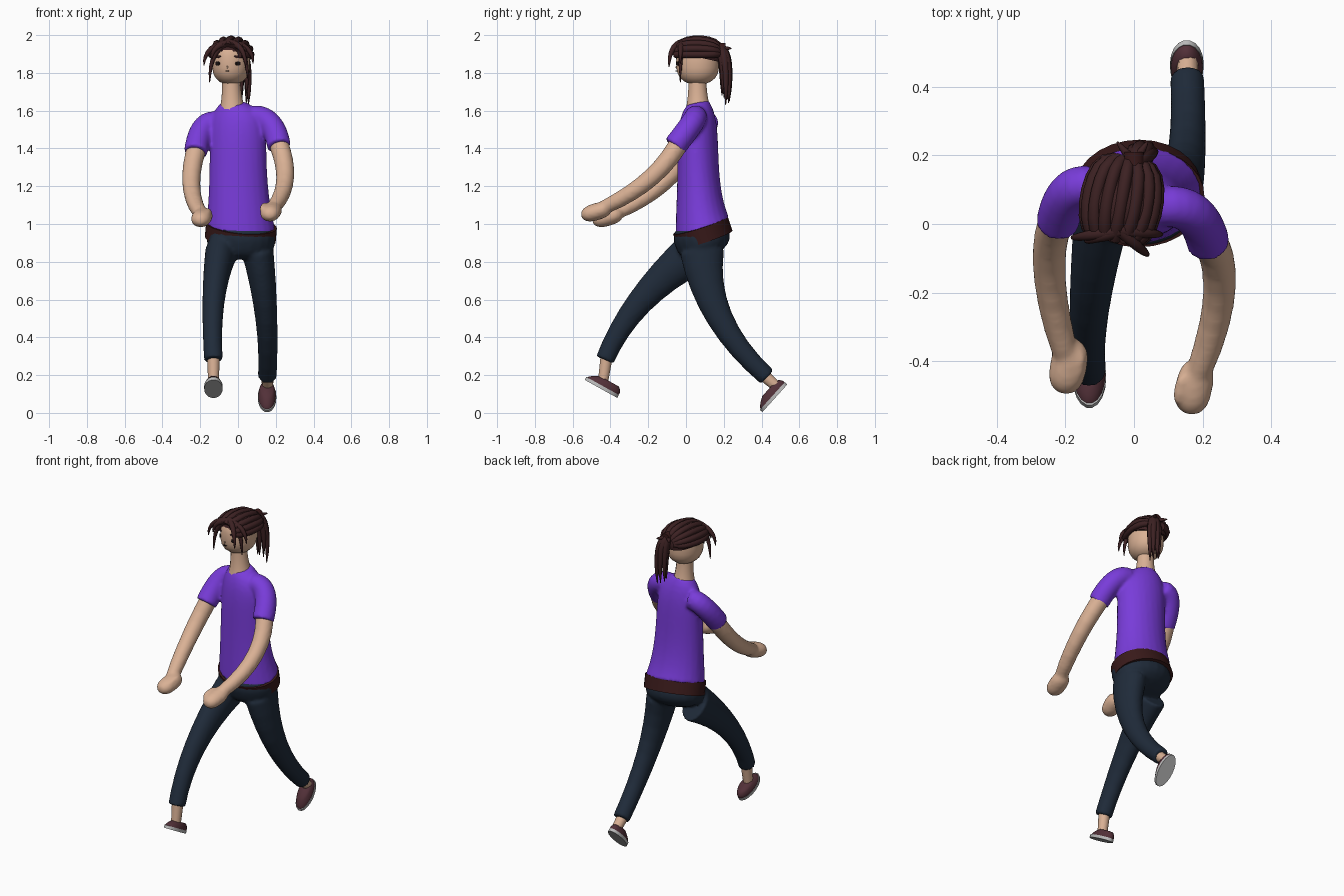
import bpy, bmesh, math
from mathutils import Euler, Matrix, Vector

cube = bpy.data.objects.get("Cube")
if cube:
    bpy.data.objects.remove(cube)


def material(name, red, green, blue):
    made = bpy.data.materials.new(name)
    made.use_nodes = True
    made.diffuse_color = (red, green, blue, 1)
    shader = next(node for node in made.node_tree.nodes if node.type == "BSDF_PRINCIPLED")
    shader.inputs["Base Color"].default_value = made.diffuse_color
    return made


PURPLE = material("purple cloth", .19, .045, .7)
NAVY = material("navy cloth", .014, .024, .042)
SKIN = material("skin", .7, .44, .3)
HAIR = material("brown hair", .045, .015, .016)
BELT = material("dark red belt", .04, .01, .01)
SHOE = material("maroon shoe", .085, .03, .04)
SOLE = material("grey sole", .5, .5, .5)
DARK = material("dark feature", .01, .006, .006)

LEVEL = Matrix.Identity(3)


def turned(tilt=0, roll=0, yaw=0):
    return Euler([math.radians(angle) for angle in (tilt, roll, yaw)]).to_matrix()


def fractions(steps):
    return [step / steps for step in range(steps + 1)]


def arc(start, middle, end, steps=8):
    """Smooth path that passes through three points."""
    start, middle, end = Vector(start), Vector(middle), Vector(end)
    bend = middle * 2 - (start + end) / 2
    return [start.lerp(bend, t).lerp(bend.lerp(end, t), t) for t in fractions(steps)]


def limb(path, thick, thin, power=2, deep=0):
    """Rings across a path, tapering from thick to thin; deep stretches the thick end."""
    rings = []
    last = len(path) - 1
    for index, point in enumerate(path):
        along = (path[min(index + 1, last)] - path[max(index - 1, 0)]).normalized()
        across = (Vector((1, 0, 0)) - along * along.x).normalized()
        frame = Matrix((across, along.cross(across), along)).transposed()
        left = 1 - index / last
        radius = thin + (thick - thin) * left ** power
        rings.append((point, frame, radius, radius * (1 + deep * left)))
    return rings


def ball(centre, height, width, depth, low=-1, frame=LEVEL):
    """Boxy ellipsoid given by half sizes, optionally cut off below low."""
    rings = []
    begin, finish = math.asin(low), math.pi / 2
    for t in fractions(12):
        level = math.sin(begin + (finish - begin) * t)
        round_off = max(math.sqrt(max(1 - abs(level) ** 3, 0)), .02)
        rings.append((Vector(centre) + frame @ Vector((0, 0, height * level)), frame,
                      width * round_off, depth * round_off))
    return rings


def slab(centre, frame, low, high, width, depth):
    return [(Vector(centre) + frame @ Vector((0, 0, offset)), frame, width, depth)
            for offset in (low, high)]


def build(name, paint, *lofts, sides=14, place=None, fuse=False):
    """Skin each list of elliptical rings into a closed tube, all in one object."""
    bm = bmesh.new()
    for rings in lofts:
        loops = []
        for centre, frame, width, depth in rings:
            angles = [math.tau * side / sides for side in range(sides)]
            loops.append([bm.verts.new(centre + frame @ Vector((width * math.cos(angle),
                                                                depth * math.sin(angle), 0)))
                          for angle in angles])
        for lower, upper in zip(loops, loops[1:]):
            for side in range(sides):
                after = (side + 1) % sides
                bm.faces.new((lower[side], lower[after], upper[after], upper[side]))
        bm.faces.new(loops[0][::-1])
        bm.faces.new(loops[-1])
    bmesh.ops.recalc_face_normals(bm, faces=bm.faces)
    mesh = bpy.data.meshes.new(name)
    bm.to_mesh(mesh)
    bm.free()
    mesh.materials.append(paint)
    part = bpy.data.objects.new(name, mesh)
    bpy.context.collection.objects.link(part)
    if place:
        part.matrix_world = place
    bpy.ops.object.select_all(action="DESELECT")
    part.select_set(True)
    bpy.context.view_layer.objects.active = part
    bpy.ops.object.shade_smooth_by_angle(angle=math.radians(60))
    if fuse:
        remesh = part.modifiers.new("fuse", "REMESH")
        remesh.mode, remesh.voxel_size, remesh.use_smooth_shade = "VOXEL", .01, True
        soften = part.modifiers.new("soften", "SMOOTH")
        soften.factor, soften.iterations = .5, 6


def posed(side, x, y, z):
    """Left arm point, or its mirror swung back and down for the right arm."""
    return Vector((x, y, z)) if side == "left" else Vector((-.75 * x - .06, y + .06, z - .03))


# Shirt: flared at the hem, twisted and rounded at the shoulders, collar dipping at the front
torso = []
for t in fractions(20):
    flare, shoulder = (1 - t) ** 4, t ** 12
    torso.append((Vector((.015 * flare - .025 * shoulder, .063 + .024 * flare, .985 + .655 * t)),
                  turned(18 * flare + 12 * shoulder, 5 * flare, -16 * t * t),
                  (.15 + .034 * flare) * (1 - .52 * shoulder),
                  (.107 + .043 * flare) * (1 - .45 * t ** 8)))
sleeves = [limb(arc(posed(side, .08, .05, 1.57), posed(side, .17, .03, 1.53),
                    posed(side, .218, -.06, 1.41)), .06, .063)
           for side in ("left", "right")]
build("shirt", PURPLE, torso, *sleeves, sides=24, fuse=True)

# Belt band and trousers share the tilt of the hips
HIPS = turned(18, 5)
WAIST = (.016, .086, .965)
build("belt_band", BELT, slab(WAIST, HIPS, -.05, .03, .188, .152), sides=28)
build("trousers", NAVY, ball((.016, .083, .93), .11, .184, .148, frame=HIPS),
      limb(arc((.105, .085, .85), (.15, .18, .5), (.155, .43, .19)), .084, .05, deep=.4),
      limb(arc((-.09, .045, .85), (-.13, -.245, .585), (-.13, -.43, .28)), .084, .05, deep=.4),
      sides=20, fuse=True)

# Arms with loosely closed hands and thumbs
REACH = Vector((-.2, -1, -.3)).to_track_quat("Z", "X").to_matrix()
for side in ("left", "right"):
    build(side + "_arm", SKIN,
          limb(arc(posed(side, .2, -.02, 1.46), posed(side, .25, -.18, 1.25),
                   posed(side, .19, -.43, 1.09)), .054, .038, power=.6),
          ball(posed(side, .175, -.475, 1.065), .085, .046, .055, frame=REACH),
          ball(posed(side, .135, -.48, 1.09), .05, .018, .018, frame=REACH), fuse=True)

# Ankles, soles and low shoes
for side, cuff, ankle, foot, pitch in (
        ("left", (.155, .41, .2), (.157, .49, .13), (.154, .47, .077), 48),
        ("right", (-.13, -.42, .3), (-.13, -.44, .16), (-.13, -.45, .127), -29)):
    build(side + "_ankle", SKIN, limb([Vector(cuff), Vector(ankle)], .034, .028), sides=10)
    place = Matrix.Translation(foot) @ turned(pitch).to_4x4()
    build(side + "_sole", SOLE, slab((0, 0, 0), LEVEL, 0, .018, .049, .1), sides=18, place=place)
    upper = [(Vector((0, .02 * t, .014 + .043 * t)), LEVEL, .047 - .016 * t * t, .097 - .04 * t * t)
             for t in fractions(4)]
    build(side + "_shoe", SHOE, upper, sides=18, place=place)

# Neck and head
build("neck", SKIN, limb(arc((-.03, .065, 1.6), (-.033, .062, 1.68), (-.037, .06, 1.78)), .07, .048))
HEAD = Matrix.Translation((-.037, .062, 0)) @ turned(yaw=-10).to_4x4()
WIDE, LONG = .1, .115
build("head", SKIN, ball((0, 0, 1.858), .122, WIDE, LONG), sides=24, place=HEAD)


# Face: thin plates that follow the curve of the head
def face_plate(name, paint, x, z, width, height, tilt=0):
    y = -LONG * math.sqrt(1 - (x / WIDE) ** 2)
    yaw = math.degrees(math.atan2(x * LONG ** 2, -y * WIDE ** 2))
    facing = turned(yaw=yaw) @ turned(roll=tilt) @ turned(90)
    build(name, paint, slab((x, y, z), facing, -.005, .004, width, height), sides=10, place=HEAD)


for side, sign in (("left", 1), ("right", -1)):
    face_plate(side + "_eye", DARK, sign * .054, 1.85, .015, .012)
    face_plate(side + "_brow", HAIR, sign * .054, 1.885, .022, .006, sign * 8)
face_plate("mouth", DARK, 0, 1.81, .012, .002)
build("nose", SKIN, ball((0, -LONG, 1.83), .006, .005, .005), sides=8, place=HEAD)

# Hair: cap, raised over the forehead, under broad locks combed back to the tie
build("hair_cap", HAIR, ball((0, .006, 1.87), .115, .109, .122, low=.15, frame=turned(-14)),
      sides=24, place=HEAD)
combed = []
for spread in range(-92, 93, 23):
    angle = math.radians(spread)
    path = []
    for t in fractions(8):
        rise = math.sin(.4 + 2.6 * t)
        path.append(Vector((.104 * math.sin(angle) * rise ** .5, .006 - .12 * math.cos(.4 + 2.6 * t),
                            1.9 + .08 * math.cos(angle) * rise ** .7)))
    combed.append(limb(path, .021, .018))
build("combed_locks", HAIR, *combed, sides=8, place=HEAD)


def lock(root, tip, width, swing):
    """Pointed lock that leaves the root sideways and then hangs to its tip."""
    root, tip = Vector(root), Vector(tip)
    middle = root.lerp(tip, swing)
    middle.z = root.z + (tip.z - root.z) * .3
    return limb(arc(root, middle, tip), width, .002, power=.6)


# Loose front locks, ponytail and its tie
tips = ((-.18, -.04, 1.84), (-.15, -.03, 1.75), (-.14, -.05, 1.87),
        (.04, -.09, 1.83), (.05, -.03, 1.77), (.08, -.03, 1.85))
build("front_locks", HAIR, *[lock((-.04, -.02, 1.96), tip, .02, .75) for tip in tips], sides=8)
KNOT = Vector((0, .18, 1.93))
tail = []
for strand in range(7):
    angle = strand * math.tau / 7
    tip = KNOT + Vector((.025 + .03 * math.cos(angle), .03 + .02 * math.sin(angle), -.3 + .01 * strand))
    tail.append(lock(KNOT, tip, .028, .9))
tufts = [lock(KNOT, KNOT + Vector((across, .06, 0)), .016, .5) for across in (-.05, .04)]
build("ponytail", HAIR, *tail, *tufts, sides=8)
build("hair_tie", BELT, slab(KNOT, turned(90), -.03, .01, .03, .03))
